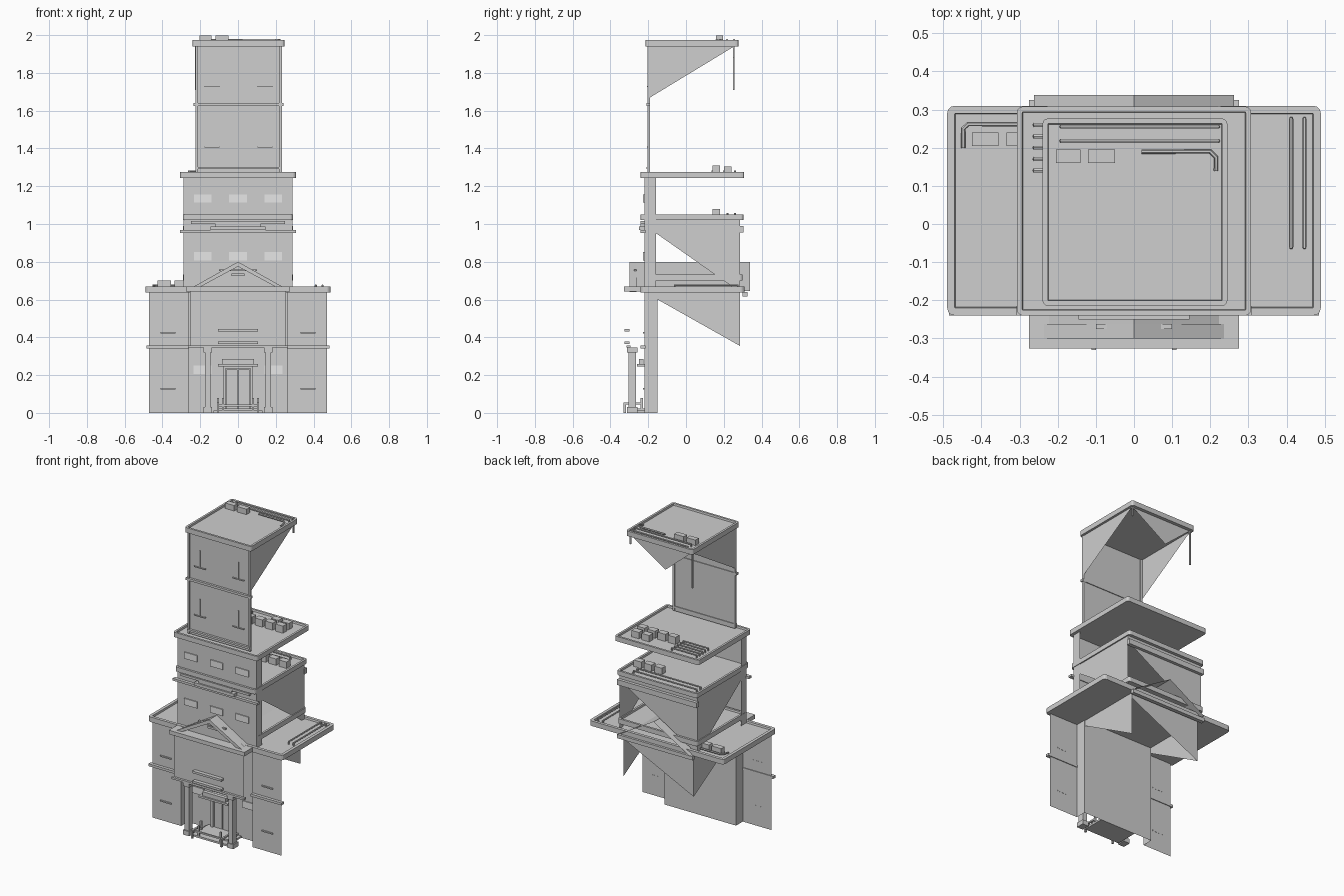
import bpy, bmesh, math

def material(name, v):
    m = bpy.data.materials.new(name)
    m.diffuse_color = (v, v, v, 1)
    return m

STONE = material("stone grey", 0.62)
PALE = material("pale window", 0.84)

def finish(name, bm, mat=STONE):
    me = bpy.data.meshes.new(name)
    bm.to_mesh(me)
    bm.free()
    me.materials.append(mat)
    ob = bpy.data.objects.new(name, me)
    bpy.context.collection.objects.link(ob)
    return ob

def sheets(name, polys, mat=STONE):
    """Thin open wall faces."""
    bm = bmesh.new()
    for p in polys:
        bm.faces.new([bm.verts.new(v) for v in p])
    return finish(name, bm, mat)

def boxes(name, items, mat=STONE):
    """Boxes given as x0, x1, y0, y1, z0, z1."""
    bm = bmesh.new()
    for x0, x1, y0, y1, z0, z1 in items:
        vs = bmesh.ops.create_cube(bm, size=1)["verts"]
        for v in vs:
            v.co.x = x0 if v.co.x < 0 else x1
            v.co.y = y0 if v.co.y < 0 else y1
            v.co.z = z0 if v.co.z < 0 else z1
    return finish(name, bm, mat)

def both(items):
    """Mirror a list of boxes across x = 0."""
    return items + [(-b[1], -b[0]) + tuple(b[2:]) for b in items]

def roof(name, x0, x1, y0, y1, z0, z1, r=0.015, rim=0.014, sink=0.012):
    """Slab with rounded corners, a raised rim and a sunken top."""
    bm = bmesh.new()
    pts = []
    for cx, cy, a0 in ((x1 - r, y1 - r, 0), (x0 + r, y1 - r, 90), (x0 + r, y0 + r, 180), (x1 - r, y0 + r, 270)):
        for k in range(4):
            a = math.radians(a0 + 30 * k)
            pts.append((cx + r * math.cos(a), cy + r * math.sin(a)))
    low = bm.faces.new([bm.verts.new((x, y, z0)) for x, y in pts])
    ext = bmesh.ops.extrude_face_region(bm, geom=[low], use_keep_orig=True)
    for g in ext["geom"]:
        if isinstance(g, bmesh.types.BMVert):
            g.co.z = z1
    top = [f for f in bm.faces if all(abs(v.co.z - z1) < 1e-6 for v in f.verts)][0]
    bmesh.ops.recalc_face_normals(bm, faces=bm.faces[:])
    bmesh.ops.inset_region(bm, faces=[top], thickness=rim)
    dup = bmesh.ops.inset_region(bm, faces=[top], thickness=0.002)
    for v in top.verts:
        v.co.z -= sink
    return finish(name, bm)

def pipe(name, pts, radius=0.006):
    cu = bpy.data.curves.new(name, 'CURVE')
    cu.dimensions = '3D'
    cu.bevel_depth = radius
    cu.bevel_resolution = 1
    cu.use_fill_caps = True
    sp = cu.splines.new('POLY')
    sp.points.add(len(pts) - 1)
    for p, c in zip(sp.points, pts):
        p.co = (*c, 1)
    ob = bpy.data.objects.new(name, cu)
    bpy.context.collection.objects.link(ob)
    cu.materials.append(STONE)
    bpy.ops.object.select_all(action='DESELECT')
    ob.select_set(True)
    bpy.context.view_layer.objects.active = ob
    bpy.ops.object.convert(target='MESH')
    bpy.ops.object.shade_smooth_by_angle()

def front(x0, x1, y, z0, z1):
    return [(x0, y, z0), (x1, y, z0), (x1, y, z1), (x0, y, z1)]

def side(x, y0, y1, z0, z1):
    return [(x, y0, z0), (x, y1, z0), (x, y1, z1), (x, y0, z1)]

S = (-1, 1)

# Base storey: wings, recessed centre wall, jutting centre panel
sheets("wing_walls", [front(-0.47, -0.26, -0.22, 0, 0.645), front(0.26, 0.47, -0.22, 0, 0.645)])
sheets("entrance_wall", [front(-0.26, 0.26, -0.15, 0, 0.645)])
sheets("entrance_returns", [side(s * 0.26, -0.22, -0.15, 0, 0.645) for s in S])
sheets("centre_panel", [front(-0.255, 0.255, -0.30, 0.35, 0.65)])
# Remaining triangles of the base side and back walls
sheets("base_side_walls", [[(s * 0.255, -0.15, 0.60), (s * 0.255, 0.285, 0.355), (s * 0.255, 0.285, 0.645),
                            (s * 0.255, -0.15, 0.645)] for s in S])
sheets("base_back_wall", [[(0.255, 0.285, 0.645), (0.255, 0.285, 0.60), (-0.255, 0.285, 0.355), (-0.255, 0.285, 0.645)]])
boxes("base_string_course", both([(0.26, 0.485, -0.24, -0.215, 0.342, 0.358)])
      + [(-0.265, 0.265, -0.315, -0.295, 0.345, 0.358)])
boxes("wing_sills", both([(0.33, 0.41, -0.228, -0.219, z, z + 0.008) for z in (0.125, 0.42)]))
boxes("panel_bars", [(-0.105, 0.105, -0.325, -0.30, z, z + 0.014) for z in (0.365, 0.43)])

# Entrance: columns, door, awning, steps and rails
boxes("entrance_columns", both([(0.145, 0.175, -0.305, -0.265, 0.02, 0.345),
                               (0.138, 0.183, -0.312, -0.258, 0, 0.03),
                               (0.138, 0.183, -0.312, -0.258, 0.32, 0.345)]))
boxes("door", [(-0.06, -0.003, -0.16, -0.151, 0.02, 0.23), (0.003, 0.06, -0.16, -0.151, 0.02, 0.23)])
boxes("door_frame", both([(0.065, 0.08, -0.17, -0.15, 0.02, 0.25)]) + [(-0.08, 0.08, -0.17, -0.15, 0.235, 0.25)])
boxes("awning", [(-0.105, 0.105, -0.26, -0.22, 0.245, 0.258), (-0.085, 0.085, -0.25, -0.225, 0.258, 0.285)])
boxes("steps", [(-0.13, 0.13, -0.30, -0.15, 0, 0.012), (-0.11, 0.11, -0.26, -0.15, 0.012, 0.024)])
boxes("step_rails", both([(0.10, 0.112, -0.33, -0.318, 0, 0.05), (0.10, 0.112, -0.24, -0.228, 0, 0.08),
                         (0.10, 0.112, -0.33, -0.228, 0.045, 0.055), (0.075, 0.085, -0.30, -0.29, 0, 0.08)])
      + [(-0.112, 0.112, -0.305, -0.295, 0.035, 0.045)])
boxes("entrance_windows", both([(0.14, 0.235, -0.157, -0.151, 0.205, 0.25)]), PALE)

# Base roofs and gable
roof("wing_roof", -0.49, 0.49, -0.24, 0.31, 0.637, 0.67, r=0.02, rim=0.02)
boxes("centre_cornice", [(-0.275, 0.275, -0.327, -0.235, 0.642, 0.668), (-0.275, 0.275, 0.30, 0.325, 0.615, 0.64)])
sheets("gable_roof", [[(0, -0.27, 0.80), (s * 0.262, -0.27, 0.645), (s * 0.262, 0.338, 0.645), (0, 0.338, 0.80)] for s in S])
sheets("gable_face", [[(-0.25, -0.262, 0.65), (0.25, -0.262, 0.65), (0, -0.262, 0.79)]])
# sloping trim boards on the front gable
for s in S:
    sheets("gable_trim", [
        [(0, -0.30, 0.80), (s * 0.25, -0.30, 0.66), (s * 0.25, -0.30, 0.64), (0, -0.30, 0.775)],
        [(0, -0.30, 0.80), (s * 0.25, -0.30, 0.66), (s * 0.25, -0.262, 0.66), (0, -0.262, 0.80)],
        [(0, -0.30, 0.775), (s * 0.25, -0.30, 0.64), (s * 0.25, -0.262, 0.64), (0, -0.262, 0.775)]])
boxes("gable_ornament", [(-0.10, 0.10, -0.275, -0.262, 0.75, 0.76), (-0.035, 0.035, -0.27, -0.262, 0.725, 0.738)])
roof("middle_base_roof", -0.29, 0.29, -0.21, 0.30, 0.70, 0.732)

# Middle tower
sheets("middle_front_wall", [front(-0.288, 0.288, -0.22, 0.66, 1.25)])
sheets("middle_returns", [side(s * 0.288, -0.22, -0.16, 0.66, 1.25) for s in S])
sheets("middle_side_walls", [[(s * 0.284, -0.20, 0.98), (s * 0.284, 0.285, 0.64), (s * 0.284, 0.285, 1.025),
                              (s * 0.284, -0.20, 1.025)] for s in S])
sheets("middle_back_wall", [[(0.284, 0.285, 1.025), (0.284, 0.285, 0.98), (-0.284, 0.285, 0.64), (-0.284, 0.285, 1.025)]])
boxes("middle_string_course", [(-0.308, 0.308, -0.24, -0.215, 0.953, 0.968), (-0.29, 0.29, 0.28, 0.305, 0.955, 0.99),
                              (-0.25, 0.25, -0.24, -0.22, 1.0, 1.015), (-0.145, 0.145, -0.25, -0.22, 0.968, 0.988),
                              (-0.12, 0.12, -0.24, -0.22, 0.988, 1.0)])
roof("middle_lower_roof", -0.292, 0.292, -0.24, 0.305, 1.02, 1.05)
roof("middle_upper_roof", -0.307, 0.307, -0.24, 0.308, 1.243, 1.275)
boxes("middle_windows", [(x - 0.047, x + 0.047, -0.227, -0.221, z, z + 0.043)
                         for x in (-0.187, 0, 0.187) for z in (0.808, 1.113)], PALE)

# Upper tower
sheets("upper_front_wall", [front(-0.222, 0.23, -0.195, 1.27, 1.95)])
sheets("upper_side_walls", [[(x, -0.19, 1.945), (x, -0.19, 1.67), (x, 0.255, 1.94)] for x in (-0.225, 0.23)])
sheets("upper_back_wall", [[(0.23, 0.255, 1.945), (-0.03, 0.255, 1.78), (-0.225, 0.255, 1.945)]])
boxes("upper_corner_strip", [(-0.228, -0.22, 0.25, 0.258, 1.71, 1.945), (0.222, 0.23, 0.25, 0.258, 1.88, 1.945)])
boxes("upper_edge_strips", [(x, x + 0.014, -0.205, -0.19, 1.275, 1.945) for x in (-0.226, 0.218)])
boxes("upper_string_course", [(-0.235, 0.24, -0.21, -0.19, 1.625, 1.64), (-0.225, 0.23, -0.21, -0.19, 1.29, 1.303)])
roof("upper_roof", -0.24, 0.245, -0.215, 0.277, 1.94, 1.973)
# arched windows with a centre bar
for cx in (-0.138, 0.143):
    for z in (1.41, 1.73):
        arch = [(cx + 0.037 * math.cos(math.radians(a)), -0.2, z + 0.1 + 0.015 * math.sin(math.radians(a)))
                for a in range(0, 181, 30)]
        sheets("arched_window", [[(cx - 0.037, -0.2, z), (cx + 0.037, -0.2, z)] + arch])
        boxes("arched_window_bars", [(cx - 0.003, cx + 0.003, -0.204, -0.2, z, z + 0.11),
                                     (cx - 0.04, cx + 0.04, -0.206, -0.195, z - 0.006, z)])

# Rooftop machine boxes
boxes("roof_units", [(-0.205, -0.14, 0.16, 0.195, 1.962, 1.998), (-0.12, -0.05, 0.16, 0.195, 1.962, 1.998)]
      + [(x, x + 0.055, 0.14, 0.18, 1.263, 1.31) for x in (-0.05, 0.025, 0.1, 0.175)]
      + [(x, x + 0.055, 0.2, 0.24, 1.263, 1.305) for x in (0.1, 0.175)]
      + [(x, x + 0.055, 0.14, 0.18, 1.038, 1.08) for x in (0.05, 0.125, 0.2)]
      + [(-0.425, -0.355, 0.205, 0.24, 0.658, 0.70), (-0.335, -0.27, 0.205, 0.24, 0.658, 0.70)])

# Rooftop pipes
def run(name, z, y, x0, x1):
    pipe(name, [(x0, y, z - 0.02), (x0, y, z), (x1, y, z), (x1, y, z - 0.02)])
for y in (0.255, 0.218):
    run("upper_roof_pipe", 1.975, y, -0.19, 0.22)
pipe("upper_roof_bent_pipe", [(0.02, 0.19, 1.975), (0.2, 0.19, 1.975), (0.215, 0.175, 1.975), (0.215, 0.14, 1.965)])
for y in (0.26, 0.23, 0.2, 0.17, 0.14):
    run("middle_upper_pipe", 1.28, y, -0.26, -0.08)
for y in (0.26, 0.22):
    run("middle_lower_pipe", 1.055, y, -0.26, 0.2)
for x in (0.412, 0.447):
    pipe("right_wing_pipe", [(x, -0.06, 0.655), (x, -0.06, 0.675), (x, 0.275, 0.675), (x, 0.275, 0.655)])
pipe("left_wing_pipe", [(-0.448, 0.2, 0.665), (-0.448, 0.25, 0.675), (-0.435, 0.262, 0.675), (-0.29, 0.262, 0.675)])
